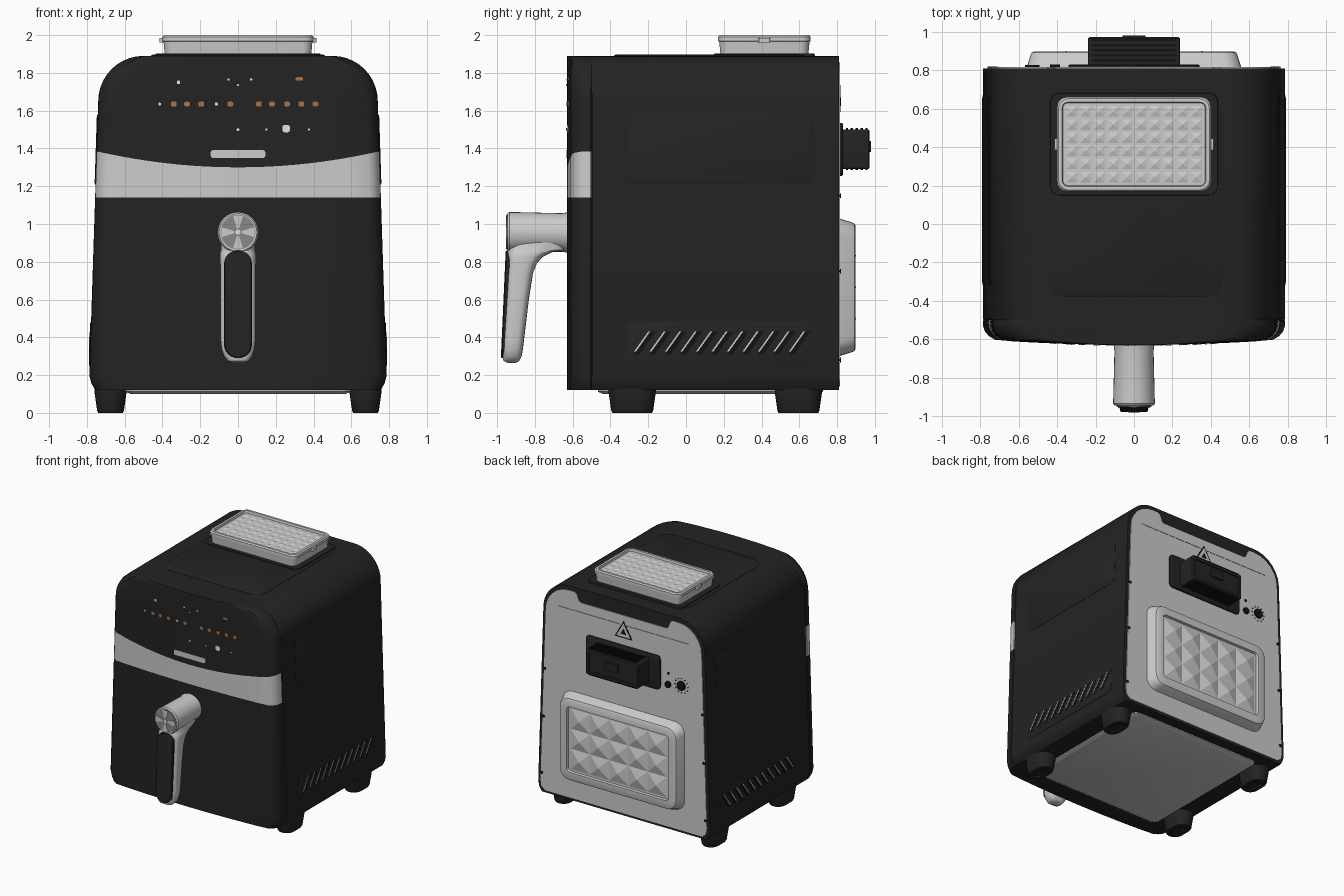
import bpy, bmesh, math
from math import sin, cos, pi, radians

if "Cube" in bpy.data.objects:
    bpy.data.objects.remove(bpy.data.objects["Cube"])


def mat(name, r, g=None, b=None):
    m = bpy.data.materials.new(name)
    m.diffuse_color = (r, r if g is None else g, r if b is None else b, 1)
    m.use_nodes = True
    m.node_tree.nodes["Principled BSDF"].inputs["Base Color"].default_value = m.diffuse_color
    return m


BLACK = mat("charcoal", 0.017)
DEEP = mat("deep black", 0.006)
LIGHT = mat("light grey", 0.6)
MID = mat("mid grey", 0.25)
WHITE = mat("white", 0.85)
COPPER = mat("copper", 0.42, 0.17, 0.06)


def finish(name, bm, *mats, angle=35):
    bmesh.ops.recalc_face_normals(bm, faces=bm.faces)
    me = bpy.data.meshes.new(name)
    bm.to_mesh(me)
    bm.free()
    ob = bpy.data.objects.new(name, me)
    bpy.context.collection.objects.link(ob)
    for m in mats:
        me.materials.append(m)
    bpy.ops.object.select_all(action='DESELECT')
    ob.select_set(True)
    bpy.context.view_layer.objects.active = ob
    bpy.ops.object.shade_smooth_by_angle(angle=radians(angle))
    return ob


def loft(rings):
    """Skin a stack of equal rings; returns the bmesh and its side faces by row."""
    bm = bmesh.new()
    vs = [[bm.verts.new(p) for p in r] for r in rings]
    n = len(vs[0])
    rows = [[bm.faces.new((a[i], a[(i + 1) % n], b[(i + 1) % n], b[i])) for i in range(n)]
            for a, b in zip(vs, vs[1:])]
    bm.faces.new(vs[0])
    bm.faces.new(vs[-1])
    return bm, rows


AX = {'x': lambda u, v, t: (t, u, v), 'y': lambda u, v, t: (u, t, v), 'z': lambda u, v, t: (u, v, t)}


def prism(name, pts, axis, stops, m, warp=None, recess=None):
    """Sweep a 2D outline along an axis; stops are (position, inset). recess=(rim, depth) sinks the end."""
    us, vs = [p[0] for p in pts], [p[1] for p in pts]
    cu, cv = (min(us) + max(us)) / 2, (min(vs) + max(vs)) / 2
    hu, hv = max(us) - cu, max(vs) - cv
    bm, _ = loft([[AX[axis](cu + (u - cu) * (1 - d / hu), cv + (v - cv) * (1 - d / hv), t)
                   for u, v in pts] for t, d in stops])
    if recess:
        bm.faces.ensure_lookup_table()
        f = bm.faces[len(bm.faces) - 1]
        bmesh.ops.recalc_face_normals(bm, faces=bm.faces)
        bmesh.ops.inset_region(bm, faces=[f], thickness=recess[0])
        bmesh.ops.inset_region(bm, faces=[f], thickness=0.004, depth=-recess[1])
    if warp:
        for v in bm.verts:
            v.co = warp(v.co)
    return finish(name, bm, m)


def rr(cu, cv, w, h, r, n=6):
    """Rounded rectangle outline."""
    return [(cu + sx * (w / 2 - r) + r * cos(a0 + k * pi / 2 / n), cv + sy * (h / 2 - r) + r * sin(a0 + k * pi / 2 / n))
            for sx, sy, a0 in ((1, 1, 0), (-1, 1, pi / 2), (-1, -1, pi), (1, -1, 1.5 * pi)) for k in range(n + 1)]


def circle(cu, cv, r, n=32):
    return [(cu + r * cos(2 * pi * k / n), cv + r * sin(2 * pi * k / n)) for k in range(n)]


def studs(name, axis, cu, cv, w, h, nu, nv, base, height, m):
    """Field of low pyramids."""
    bm = bmesh.new()
    du, dv = w / nu, h / nv
    for i in range(nu):
        for j in range(nv):
            u, v = cu - w / 2 + i * du, cv - h / 2 + j * dv
            q = [bm.verts.new(AX[axis](a, b, base)) for a, b in ((u, v), (u + du, v), (u + du, v + dv), (u, v + dv))]
            top = bm.verts.new(AX[axis](u + du / 2, v + dv / 2, base + height))
            bm.faces.new(q)
            for k in range(4):
                bm.faces.new((q[k], q[(k + 1) % 4], top))
    return finish(name, bm, m, angle=5)


# ---- Main housing: plan rings stacked in z, width following the front outline
def half_width(z):
    if z < 0.2:
        return 0.755 + 0.032 * sin(min(1, (z - 0.12) / 0.08) * pi / 2)
    if z < 1.65:
        return 0.787 - 0.047 * (z - 0.2) / 1.45
    return 0.5 + math.sqrt(max(0, 0.24 ** 2 - (z - 1.65) ** 2))


def front_y(x):
    return -0.63 + 0.03 * (x / 0.76) ** 2


half = [(1, .81), (1, -.494), (.994, -.5), (1, -.506), (.998, -.53), (.985, -.56), (.96, -.583), (.92, -.602)]
half += [(i / 10, -0.63 + 0.03 * (i / 10) ** 2) for i in range(8, 0, -1)]
plan = half + [(0, -.63)] + [(-f, y) for f, y in reversed(half)]
levels = [.12, .135, .16, .2, 1.14, None, 1.45] + [1.65 + .24 * sin(k * pi / 20) for k in range(11)]
rings = []
for lv in levels:
    ring = []
    for f, y in plan:
        z = 1.30 + 0.085 * f * f if lv is None else lv
        ring.append((f * half_width(z), y, z))
    rings.append(ring)
bm, rows = loft(rings)
for f in rows[4]:  # light band around the front panel
    if f.calc_center_median().y < -0.5:
        f.material_index = 1
finish("housing", bm, BLACK, LIGHT)

# ---- Top panel and steam tray
prism("top_panel", rr(0, .145, .92, 1.05, .1), 'z', [(1.87, 0), (1.892, 0), (1.897, .008)], BLACK)
prism("tray_seat", rr(0, .415, .88, .54, .05), 'z', [(1.88, 0), (1.903, .005)], BLACK)
prism("top_tray", rr(0, .415, .8, .49, .05), 'z',
      [(1.9, .012), (1.965, .006), (1.968, 0), (1.99, 0), (2.0, .008)], LIGHT, recess=(.018, .018))
studs("tray_pattern", 'z', 0, .415, .72, .41, 10, 6, 1.98, .01, LIGHT)
for s in (-1, 1):
    prism("tray_lug", rr(s * .405, .415, .02, .06, .008), 'z', [(1.96, 0), (1.985, 0)], LIGHT)

# ---- Side panels and vents, laid on the sloping wall
for s in (-1, 1):
    def on_wall(co, s=s):
        co.x = s * (half_width(co.z) + co.x)
        return co
    prism("side_panel", rr(.175, 1.395, .99, .37, .04), 'x', [(-.01, 0), (.002, 0), (.005, .006)], BLACK, on_wall)
    prism("vent_panel", rr(.175, .365, .99, .23, .04), 'x', [(-.01, 0), (.002, 0), (.005, .006)], BLACK, on_wall)
    for i in range(11):
        y = -.275 + i * .082
        slot = [(y, .31), (y + .03, .31), (y + .115, .43), (y + .085, .43)]
        edge = [(y, .325), (y + .01, .325), (y + .085, .43), (y + .075, .43)]
        prism("vent_slot", slot, 'x', [(-.01, 0), (.006, 0)], DEEP, on_wall)
        prism("vent_gleam", edge, 'x', [(-.01, 0), (.007, 0)], LIGHT, on_wall)


# ---- Display on the front panel
def on_front(co):
    co.y = front_y(co.x) + co.y
    return co


def icon(x, z, w, h, m):
    prism("display_icon", rr(x, z, w, h, min(w, h) * .3, 2), 'y', [(.01, 0), (-.004, 0)], m, on_front)


icon(0, 1.37, .29, .042, LIGHT)
for x in (-.34, -.27, -.195, -.04, .11, .18, .26, .335, .41):
    icon(x, 1.635, .03, .026, COPPER)
icon(.325, 1.768, .04, .018, COPPER)
for x, z, w in ((-.415, 1.635, .014), (-.115, 1.635, .016), (-.315, 1.75, .018), (0, 1.735, .01), (-.05, 1.765, .012),
                (.07, 1.765, .012), (0, 1.5, .014), (.15, 1.5, .01), (.255, 1.505, .04), (.375, 1.5, .01)):
    icon(x, z, w, w, WHITE)

# ---- Drawer handle: neck, grip, black inlay and round dial
prism("handle_neck", circle(0, .955, .108), 'y', [(-.6, -.002), (-.66, .006), (-.91, 0), (-.935, 0), (-.945, .008)], LIGHT)
grip = []
for z, yf, yb, w in ((.265, -.945, -.9, .03), (.275, -.965, -.882, .055), (.3, -.972, -.87, .075), (.34, -.973, -.863, .088),
                     (.39, -.97, -.857, .093), (.6, -.958, -.832, .093), (.74, -.95, -.81, .094), (.79, -.947, -.79, .095),
                     (.825, -.946, -.76, .096), (.85, -.945, -.71, .095), (.862, -.944, -.64, .09), (.95, -.94, -.64, .09)):
    ring = []
    for k in range(28):
        c, t = cos(2 * pi * k / 28), sin(2 * pi * k / 28)
        ring.append((math.copysign(abs(c) ** .6, c) * w,
                     (yf + yb) / 2 + math.copysign(abs(t) ** .6, t) * (yb - yf) / 2, z))
    grip.append(ring)
finish("handle_grip", loft(grip)[0], LIGHT)


def slope(co):
    co.y -= (.85 - co.z) * .045
    return co


prism("grip_inlay", rr(0, .575, .148, .57, .07), 'y', [(-.92, 0), (-.95, 0), (-.955, .006)], BLACK, slope)
prism("dial_face", circle(0, .957, .092), 'y', [(-.93, 0), (-.949, 0)], MID)
for q in range(4):  # fan blades on the dial
    blade = [(.02, -.006), (.085, -.026), (.089, 0), (.085, .026), (.02, .006)]
    a = q * pi / 2
    prism("dial_blade", [(u * cos(a) - v * sin(a), .957 + u * sin(a) + v * cos(a)) for u, v in blade],
          'y', [(-.94, 0), (-.953, 0)], LIGHT)
prism("dial_hub", circle(0, .957, .014, 16), 'y', [(-.94, 0), (-.954, 0)], WHITE)

# ---- Back plate with notched top edge
side = [(.72, .14), (.755, .17), (.762, .22), (.715, 1.62)]
side += [(.5 + .215 * cos(radians(a)), 1.64 + .215 * sin(radians(a))) for a in range(15, 91, 15)]
side += [(.45, 1.855), (.43, 1.84), (.41, 1.79), (.39, 1.78)]
prism("back_plate", side + [(-x, z) for x, z in reversed(side)], 'y', [(.8, 0), (.816, 0)], LIGHT)
prism("plate_crease", rr(0, 1.70, 1.2, .006, .002, 2), 'y', [(.81, 0), (.818, 0)], MID)
for s in (-1, 1):
    for z in (.28, .75, 1.15):
        prism("plate_screw", circle(s * (half_width(z) - .035), z, .012, 12), 'y', [(.81, 0), (.82, 0)], DEEP)

# ---- Quilted bulge on the back
prism("back_bulge", rr(0, .665, 1.12, .73, .09), 'y', [(.81, 0), (.88, .022), (.892, .028), (.898, .04)],
      LIGHT, recess=(.055, .02))
studs("bulge_quilt", 'y', 0, .665, .88, .5, 5, 3, .878, .022, LIGHT)

# ---- Exhaust duct with louvres
prism("duct_flange", rr(0, 1.395, .68, .28, .03), 'y', [(.81, 0), (.826, 0), (.83, .005)], BLACK)
prism("duct_box", rr(0, 1.395, .48, .21, .015), 'y', [(.82, 0), (.965, 0), (.972, .008)], BLACK, recess=(.02, .008))
for k in range(5):
    prism("duct_louvre", rr(0, .852 + k * .026, .44, .012, .003, 2), 'z', [(1.285, 0), (1.507, 0)], DEEP)
prism("duct_latch", rr(0, 1.41, .12, .06, .01), 'y', [(.95, 0), (.98, 0)], BLACK)

# ---- Socket, button and caution mark on the back
prism("reset_button", circle(-.41, 1.32, .026, 20), 'y', [(.81, 0), (.83, 0)], DEEP)
prism("socket", circle(-.53, 1.34, .038, 24), 'y', [(.81, 0), (.828, 0)], DEEP)
for k in range(12):
    a = k * pi / 6
    prism("socket_mark", circle(-.53 + .06 * cos(a), 1.34 + .06 * sin(a), .006, 6), 'y', [(.81, 0), (.818, 0)], DEEP)
prism("small_lamp", circle(-.41, 1.41, .012, 12), 'y', [(.81, 0), (.819, 0)], DEEP)
for r, t, m in ((.095, .8175, DEEP), (.075, .819, LIGHT), (.03, .8205, DEEP)):
    prism("caution_triangle", [(r * sin(a), 1.64 + r * cos(a)) for a in (0, 2 * pi / 3, 4 * pi / 3)],
          'y', [(.81, 0), (t, 0)], m)

# ---- Underside plate and feet
prism("base_plate", rr(0, .13, 1.2, 1.2, .05), 'z', [(.13, 0), (.112, .005), (.1, .03)], LIGHT)
for sx in (-1, 1):
    for y in (-.285, .595):
        prism("foot", rr(sx * .675, y, .17, .25, .08), 'z', [(.14, 0), (.11, 0), (.012, .014), (0, .02)],
              BLACK, recess=(.03, .01))
